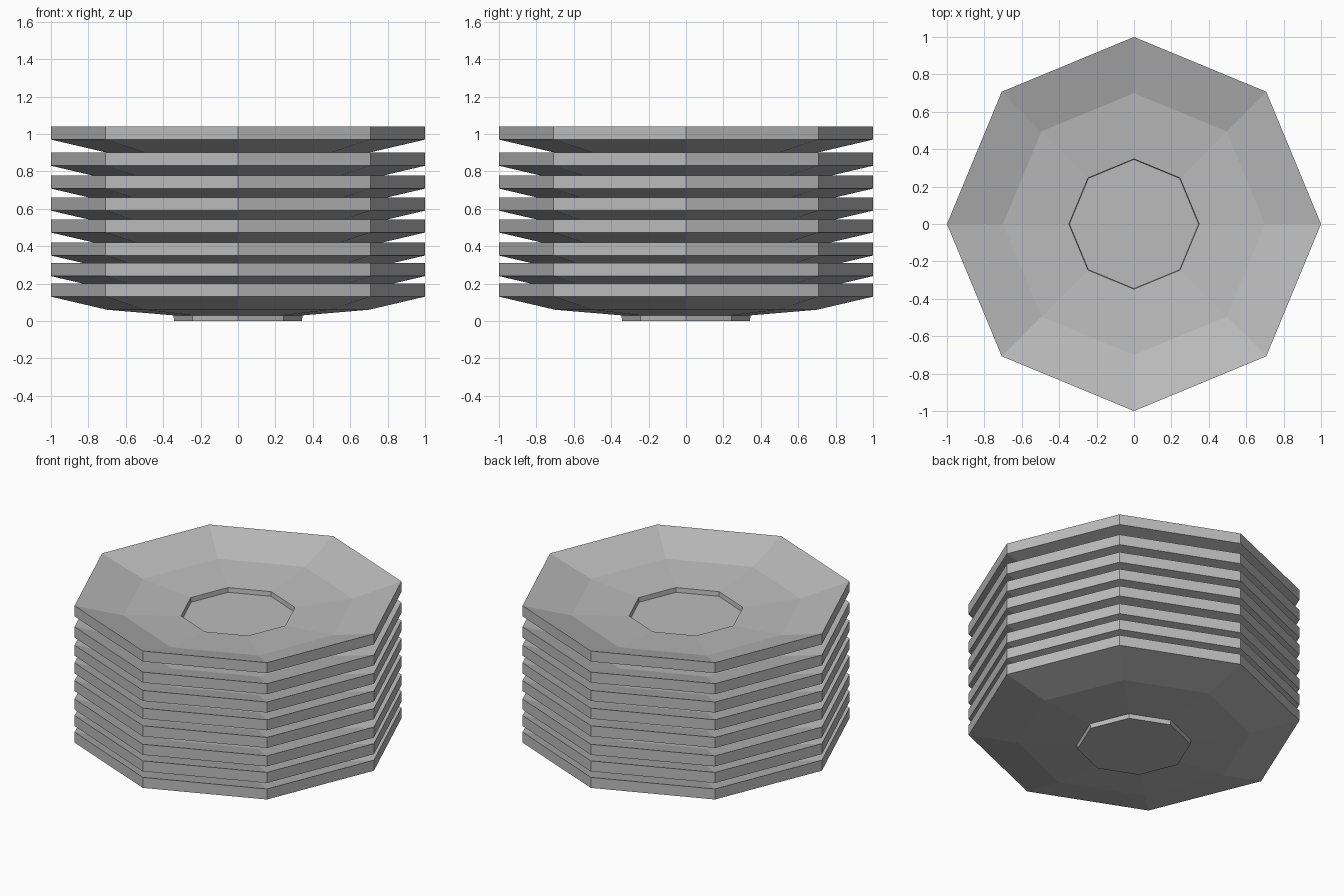
import bpy
import bmesh
from math import sin, cos, pi

cube = bpy.data.objects.get("Cube")
if cube:
    bpy.data.objects.remove(cube, do_unlink=True)

SIDES = 8
# Plate outline as (radius, height): underside from foot to rim, then top to well
PROFILE = [(0.342, 0.0), (0.345, 0.03), (0.7, 0.06), (1.0, 0.13),
           (1.0, 0.20), (0.7, 0.11), (0.348, 0.08), (0.345, 0.05)]
RISES = [0, 0.11, 0.22, 0.343, 0.46, 0.578, 0.70, 0.84]

grey = bpy.data.materials.new("plain grey")
grey.use_nodes = True
COLOUR = (0.5, 0.5, 0.5, 1)
grey.diffuse_color = COLOUR
shader = grey.node_tree.nodes["Principled BSDF"]
shader.inputs["Base Color"].default_value = COLOUR
shader.inputs["Roughness"].default_value = 0.8


def make_plate_mesh():
    """Lathe the outline into a closed eight-sided dish."""
    bm = bmesh.new()
    rings = [[bm.verts.new((r * cos(2 * pi * i / SIDES), r * sin(2 * pi * i / SIDES), z))
              for i in range(SIDES)] for r, z in PROFILE]
    for low, high in zip(rings, rings[1:]):
        for i in range(SIDES):
            j = (i + 1) % SIDES
            bm.faces.new((low[i], low[j], high[j], high[i]))
    bm.faces.new(rings[0][::-1])   # foot
    bm.faces.new(rings[-1])        # well floor
    bmesh.ops.recalc_face_normals(bm, faces=bm.faces)
    mesh = bpy.data.meshes.new("plate")
    bm.to_mesh(mesh)
    bm.free()
    mesh.materials.append(grey)
    return mesh


# Stack of identical plates
plate_mesh = make_plate_mesh()
for n, rise in enumerate(RISES, 1):
    plate = bpy.data.objects.new(f"plate_{n}", plate_mesh)
    plate.location.z = rise
    bpy.context.collection.objects.link(plate)
